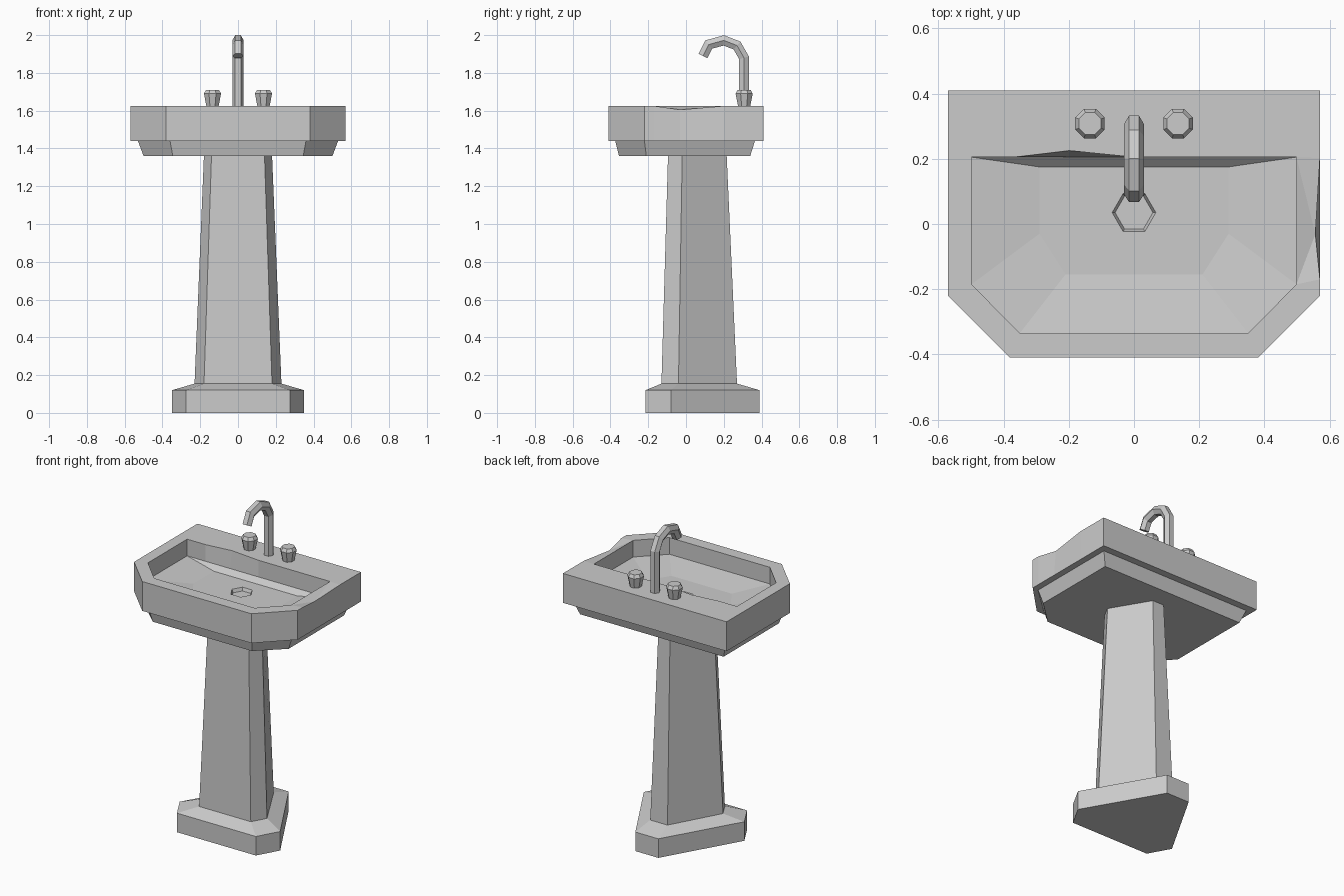
import bpy, bmesh
from math import cos, sin, pi, atan2
from mathutils import Vector

cube = bpy.data.objects.get("Cube")
if cube:
    bpy.data.objects.remove(cube)

# One glazed ceramic colour for everything
ceramic = bpy.data.materials.new("pale_grey_ceramic")
ceramic.use_nodes = True
colour = (0.6, 0.6, 0.6, 1)
ceramic.diffuse_color = colour
ceramic.node_tree.nodes["Principled BSDF"].inputs["Base Color"].default_value = colour


def hexagon(back, side, front, z):
    """Mirrored six-sided outline from three (x, y) corners."""
    right = [back, side, front]
    left = [(-x, y) for x, y in reversed(right)]
    return [Vector((x, y, z)) for x, y in right + left]


def regular(n, r, centre, turn=0.0):
    return [Vector((centre[0] + r * cos(turn + 2 * pi * i / n),
                    centre[1] + r * sin(turn + 2 * pi * i / n), centre[2])) for i in range(n)]


def split(points, edge, fractions):
    """Add points along one edge of an outline."""
    a, b = points[edge], points[(edge + 1) % len(points)]
    return points[:edge + 1] + [a.lerp(b, t) for t in fractions] + points[edge + 1:]


def loft(bm, rings, cap_start=False, cap_end=False):
    loops = [[bm.verts.new(p) for p in ring] for ring in rings]
    for a, b in zip(loops, loops[1:]):
        for i in range(len(a)):
            j = (i + 1) % len(a)
            bm.faces.new((a[i], a[j], b[j], b[i]))
    if cap_start:
        bm.faces.new(loops[0])
    if cap_end:
        bm.faces.new(loops[-1])
    return loops


def fill_between(bm, outer, inner):
    edges = []
    for loop in (outer, inner):
        for a, b in zip(loop, loop[1:] + loop[:1]):
            edges.append(bm.edges.get((a, b)) or bm.edges.new((a, b)))
    bmesh.ops.triangle_fill(bm, edges=edges, use_beauty=True, normal=(0, 0, 1))


def finish(bm, name):
    bmesh.ops.recalc_face_normals(bm, faces=bm.faces[:])
    mesh = bpy.data.meshes.new(name)
    bm.to_mesh(mesh)
    bm.free()
    mesh.materials.append(ceramic)
    obj = bpy.data.objects.new(name, mesh)
    bpy.context.collection.objects.link(obj)
    return obj


def solid(name, rings):
    bm = bmesh.new()
    loft(bm, rings, True, True)
    return finish(bm, name)


# Pedestal: foot, bevelled shoulder and tapering shaft
foot = [(0.08, 0.39), (0.35, -0.08), (0.275, -0.215)]
shaft = [(0.06, 0.27), (0.23, -0.04), (0.18, -0.13)]
neck = [(0.04, 0.215), (0.18, -0.02), (0.14, -0.095)]
solid("pedestal", [hexagon(*foot, 0), hexagon(*foot, 0.12),
                   hexagon(*shaft, 0.155), hexagon(*neck, 1.37)])

# Basin: stepped underside, outer wall, rim, bowl and drain recess
rim = [(0.57, 0.41), (0.57, -0.22), (0.38, -0.41)]
step = [(0.53, 0.365), (0.53, -0.22), (0.36, -0.375)]
under = [(0.50, 0.34), (0.50, -0.21), (0.345, -0.355)]
mouth = [(0.498, 0.205), (0.498, -0.185), (0.35, -0.335)]
floor = [(0.29, 0.175), (0.29, -0.03), (0.21, -0.155)]
top = 1.625
bm = bmesh.new()
outside = [split(hexagon(*p, z), 0, (0.33, 0.7, 0.92))
           for p, z in ((under, 1.36), (step, 1.44), (rim, 1.44), (rim, top))]
outer = loft(bm, outside, cap_start=True)[-1]
inside = [split(hexagon(*p, z), 5, (0.13, 0.3, 0.5))
          for p, z in ((mouth, top), (mouth, 1.52), (floor, 1.49))]
bowl = loft(bm, inside)
drain_at = (0, 0.035)
drain = loft(bm, [regular(6, 0.067, (*drain_at, 1.49)),
                  regular(6, 0.058, (*drain_at, 1.47))], cap_end=True)
fill_between(bm, outer, bowl[0])
fill_between(bm, bowl[2], drain[0])
# Shallow dents in the side and back of the rim
outer[2].co += Vector((-0.014, 0, -0.02))
bowl[0][7].co.y += 0.02
finish(bm, "basin")

# Gooseneck spout: six-sided tube swept along a bent path
path = [Vector((0, y, z)) for y, z in ((0.307, 1.61), (0.307, 1.88), (0.27, 1.945),
                                       (0.2, 1.972), (0.12, 1.95), (0.09, 1.89))]
rings = []
for i, p in enumerate(path):
    before = (p - path[i - 1]).normalized() if i else Vector((0, 0, 1))
    after = (path[i + 1] - p).normalized() if i + 1 < len(path) else before
    tangent = (before + after).normalized()
    across = Vector((0, tangent.z, -tangent.y)) / max(tangent.dot(before), 0.5)
    rings.append([p + 0.03 * (Vector((cos(k * pi / 3), 0, 0)) + across * sin(k * pi / 3))
                  for k in range(6)])
solid("spout", rings)

# Tap handles: flared octagons with a bevelled cap
for side, x in (("left", 0.135), ("right", -0.135)):
    solid(side + "_tap_handle",
          [regular(8, r, (x, 0.308, z), pi / 8)
           for r, z in ((0.033, 1.615), (0.049, 1.69), (0.037, 1.71))])
